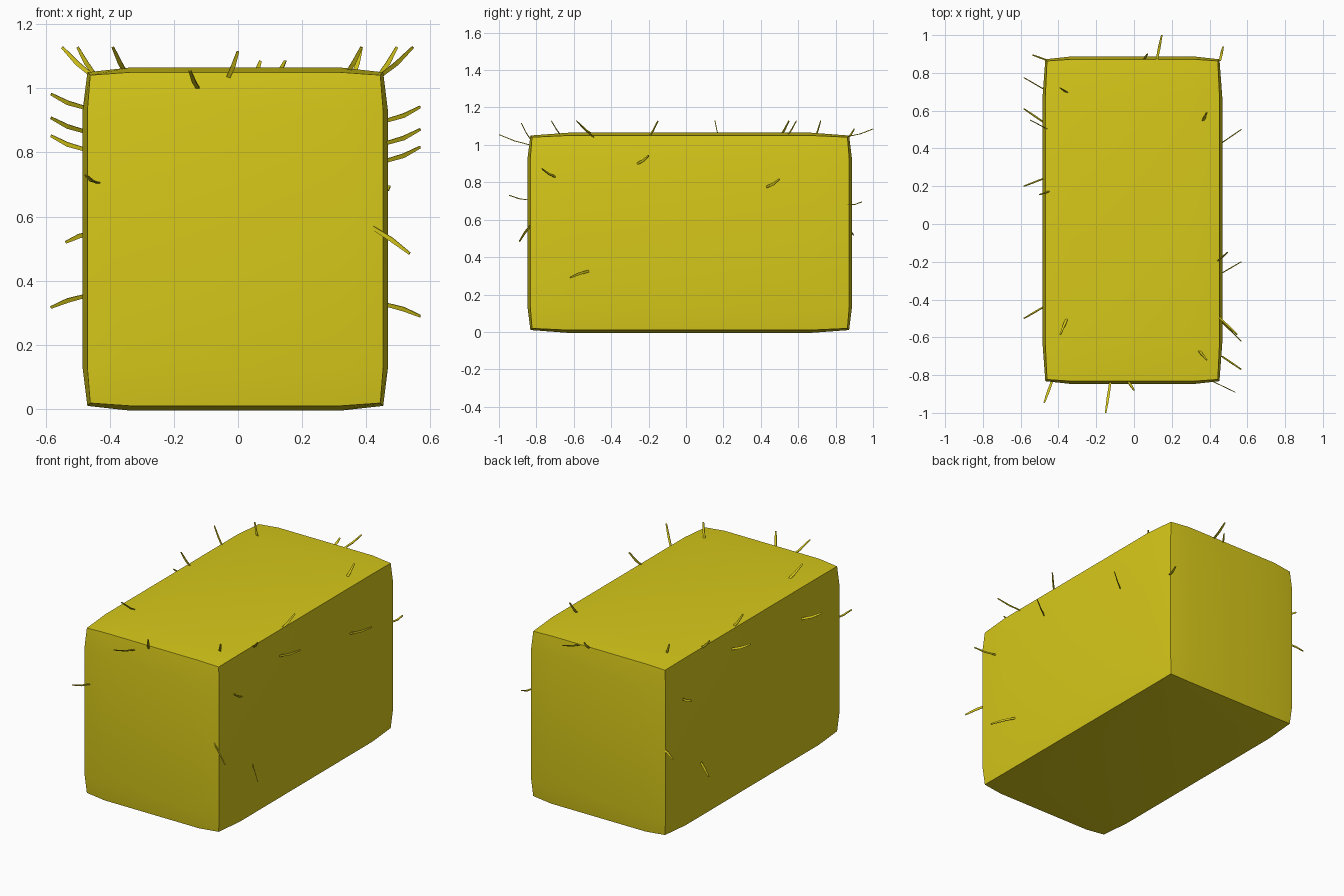
import bpy, bmesh, math
from mathutils import Vector

if "Cube" in bpy.data.objects:
    bpy.data.objects.remove(bpy.data.objects["Cube"])

mat = bpy.data.materials.new("straw_yellow")
mat.diffuse_color = (0.68, 0.58, 0.01, 1)
mat.use_nodes = True
mat.node_tree.nodes["Principled BSDF"].inputs["Base Color"].default_value = mat.diffuse_color


def finish(bm, name):
    me = bpy.data.meshes.new(name)
    bm.to_mesh(me)
    bm.free()
    me.materials.append(mat)
    ob = bpy.data.objects.new(name, me)
    bpy.context.collection.objects.link(ob)
    return ob


# Bale: each side is a 3x3 grid whose inner points bulge outward
CENTRE = Vector((-0.0085, 0.02, 0.53))
CORNER = Vector((0.452, 0.843, 0.511))
CUT = Vector((0.325, 0.65, 0.40))
EDGE, BULGE = 0.009, 0.024


def bale_point(idx):
    outer = [i in (0, 3) for i in idx]
    grow = {3: 0, 2: EDGE, 1: BULGE}[sum(outer)]
    p = Vector()
    for a in range(3):
        sign = 1 if idx[a] > 1 else -1
        p[a] = sign * (CORNER[a] + grow if outer[a] else CUT[a])
    return CENTRE + p


bm = bmesh.new()
verts = {}
for axis in range(3):
    u, v = (axis + 1) % 3, (axis + 2) % 3
    for side in (0, 3):
        for i in range(3):
            for j in range(3):
                loop = []
                for du, dv in ((0, 0), (1, 0), (1, 1), (0, 1)):
                    idx = [0, 0, 0]
                    idx[axis], idx[u], idx[v] = side, i + du, j + dv
                    key = tuple(idx)
                    if key not in verts:
                        verts[key] = bm.verts.new(bale_point(key))
                    loop.append(verts[key])
                bm.faces.new(loop if side else loop[::-1])
bale = finish(bm, "hay_bale")
bpy.context.view_layer.objects.active = bale
bale.select_set(True)
bpy.ops.object.shade_smooth_by_angle(angle=math.radians(40))

# Loose straws: thin two-piece strips with a slightly sagging middle
bm = bmesh.new()


def straw(root, reach):
    root, reach = Vector(root), Vector(reach)
    along = reach.normalized()
    sag = Vector((0, 0, -0.006 if reach.z > 0 else 0.004))
    ref = Vector((0, 1, 0.3)) if abs(along.y) < 0.75 else Vector((0, 0, 1))
    wide = along.cross(ref).normalized()
    thin = along.cross(wide)
    rings = []
    for p, w in ((root, 0.006), (root + reach / 2 + sag, 0.007),
                 (root + reach, 0.004)):
        rings.append([bm.verts.new(p + wide * w * a + thin * 0.002 * b)
                      for a, b in ((-1, -1), (1, -1), (1, 1), (-1, 1))])
    for r0, r1 in zip(rings, rings[1:]):
        for i in range(4):
            j = (i + 1) % 4
            bm.faces.new((r0[i], r0[j], r1[j], r1[i]))
    bm.faces.new(rings[0][::-1])
    bm.faces.new(rings[-1])


# Side straws: y, z and y lean; high ones point up, low ones down
def side_straws(x, spots):
    for y, z, lean in spots:
        straw((x, y, z), (math.copysign(0.103, x), lean,
                          0.042 if z > 0.5 else -0.035))


side_straws(0.465, ((-0.26, 0.90, 0.06), (-0.70, 0.83, -0.07),
                    (0.43, 0.775, 0.07), (-0.52, 0.325, -0.10)))
side_straws(-0.48, ((0.24, 0.94, -0.04), (-0.44, 0.866, -0.06),
                    (0.715, 0.81, 0.06), (0.54, 0.352, 0.07)))

# Top straws: x, y and lean in x, y
for x, y, dx, dy in ((0.335, -0.66, 0.05, -0.06), (0.44, -0.20, 0.055, 0.05),
                     (0.445, -0.49, 0.10, -0.095), (0.36, 0.535, 0.025, 0.055),
                     (-0.455, 0.50, -0.093, 0.05), (-0.445, 0.175, -0.055, -0.02),
                     (-0.345, 0.69, -0.045, 0.03), (-0.345, -0.475, -0.045, -0.11)):
    straw((x, y, 1.04), (dx, dy, 0.088))


# End straws: x, z and reach in x, y, z
def end_straws(y, spots):
    for x, z, dx, dy, dz in spots:
        straw((x, y, z), (dx, dy, dz))


end_straws(-0.835, ((-0.125, 1.0, -0.025, -0.165, 0.055),
                    (-0.03, 1.035, 0.03, -0.045, 0.08),
                    (-0.435, 0.705, -0.04, -0.11, 0.025),
                    (0.42, 0.565, 0.115, -0.055, -0.08)))
end_straws(0.865, ((0.12, 1.045, 0.027, 0.135, 0.04),
                   (0.05, 1.04, 0.02, 0.035, 0.045),
                   (0.455, 0.68, 0.017, 0.075, 0.015),
                   (-0.455, 0.55, -0.082, 0.03, -0.03)))
bmesh.ops.recalc_face_normals(bm, faces=bm.faces)
finish(bm, "loose_straws")
